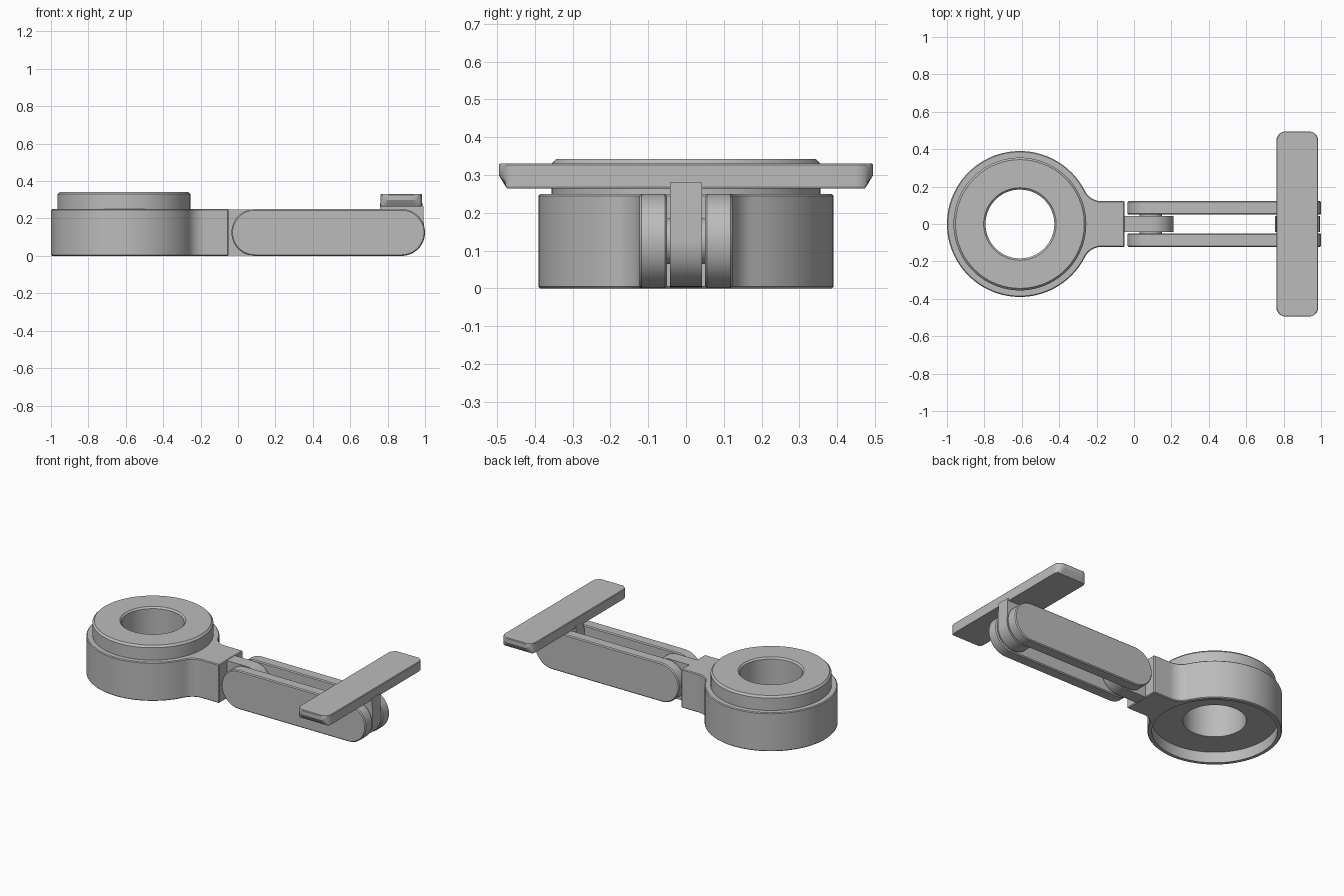
import bpy, bmesh, math
from mathutils import Vector

cube = bpy.data.objects.get("Cube")
if cube:
    bpy.data.objects.remove(cube, do_unlink=True)

grey = bpy.data.materials.new("plain grey")
grey.use_nodes = True
colour = (0.5, 0.5, 0.5, 1)
grey.diffuse_color = colour
grey.node_tree.nodes["Principled BSDF"].inputs["Base Color"].default_value = colour


def arc(cx, cy, r, start, end, n=24):
    """Points on an arc, angles in degrees."""
    angles = [math.radians(start + (end - start) * i / n) for i in range(n + 1)]
    return [(cx + r * math.cos(a), cy + r * math.sin(a)) for a in angles]


def finish(name, bm):
    bmesh.ops.remove_doubles(bm, verts=bm.verts, dist=1e-5)
    bmesh.ops.recalc_face_normals(bm, faces=bm.faces)
    mesh = bpy.data.meshes.new(name)
    bm.to_mesh(mesh)
    bm.free()
    mesh.materials.append(grey)
    obj = bpy.data.objects.new(name, mesh)
    bpy.context.collection.objects.link(obj)
    return obj


def loft(name, loops):
    """Closed solid through loops of equal length."""
    bm = bmesh.new()
    rings = [[bm.verts.new(p) for p in loop] for loop in loops]
    n = len(rings[0])
    for a, b in zip(rings, rings[1:]):
        for i in range(n):
            j = (i + 1) % n
            bm.faces.new((a[i], a[j], b[j], b[i]))
    bm.faces.new(rings[0])
    bm.faces.new(rings[-1])
    return finish(name, bm)


def slab(name, outline, lo, hi):
    """Outline in x and z, extruded along y."""
    return loft(name, [[(x, y, z) for x, z in outline] for y in (lo, hi)])


def turned(name, profile, cx, n=96):
    """Stack of circles given as (radius, height)."""
    return loft(name, [[(x, y, z) for x, y in arc(cx, 0, r, 0, 360 - 360 / n, n - 1)]
                       for r, z in profile])


def apply_modifier(obj, mod):
    bpy.ops.object.select_all(action='DESELECT')
    bpy.context.view_layer.objects.active = obj
    obj.select_set(True)
    bpy.ops.object.modifier_apply(modifier=mod.name)


def chamfer(obj, width):
    mod = obj.modifiers.new("chamfer", 'BEVEL')
    mod.width = width
    mod.segments = 1
    mod.limit_method = 'ANGLE'
    mod.angle_limit = math.radians(40)
    apply_modifier(obj, mod)


def combine(obj, other, operation):
    mod = obj.modifiers.new("combine", 'BOOLEAN')
    mod.object = other
    mod.operation = operation
    mod.solver = 'EXACT'
    apply_modifier(obj, mod)
    bpy.data.objects.remove(other, do_unlink=True)


def smooth(obj):
    bpy.ops.object.select_all(action='DESELECT')
    bpy.context.view_layer.objects.active = obj
    obj.select_set(True)
    bpy.ops.object.shade_smooth_by_angle(angle=math.radians(25))


# Ring body with filleted neck
ring_x, ring_r, fillet, neck, height = -0.61, 0.39, 0.1, 0.122, 0.25
side = neck + fillet
reach = math.sqrt((ring_r + fillet) ** 2 - side ** 2)
tilt = math.degrees(math.atan2(side, reach))
outline = arc(ring_x, 0, ring_r, tilt, 360 - tilt, 88)
outline += arc(ring_x + reach, -side, fillet, 180 - tilt, 90, 12)[1:]
outline += [(-0.05, -neck), (-0.05, neck)]
outline += arc(ring_x + reach, side, fillet, 270, 180 + tilt, 12)[:-1]
body = loft("ring_body", [[(x, y, z) for x, y in outline] for z in (0, height)])
chamfer(body, 0.005)

# Raised collar, hinge tongue, then the bore and the recess underneath
collar = turned("collar", [(0.355, 0.15), (0.355, 0.33), (0.344, 0.342)], ring_x)
combine(body, collar, 'UNION')
mid = height / 2
tongue = slab("tongue", [(-0.15, 0.003)] + arc(0.09, mid, 0.122, -90, 90) + [(-0.15, 0.247)],
              -0.042, 0.042)
combine(body, tongue, 'UNION')
bore = turned("bore_cutter", [(0.364, -0.1), (0.364, 0.07), (0.184, 0.07),
                              (0.184, 0.332), (0.204, 0.352)], ring_x)
combine(body, bore, 'DIFFERENCE')
smooth(body)

# Pair of side links with rounded ends
for name, s in (("left_link", 1), ("right_link", -1)):
    shape = arc(0.875, mid, mid, -90, 90) + arc(0.09, mid, mid, 90, 270)
    link = slab(name, shape, s * 0.05, s * 0.123)
    chamfer(link, 0.006)
    smooth(link)

# Hinge pins joining the links to the tongue and stem
for name, x in (("inner_pin", 0.09), ("outer_pin", 0.875)):
    smooth(slab(name, arc(x, mid, 0.06, 0, 345, 23), -0.08, 0.08))

# Stem of the crossbar
stem = slab("crossbar_stem", [(0.99, 0.28), (0.76, 0.28)] + arc(0.875, mid, 0.12, 180, 360),
            -0.042, 0.042)
smooth(stem)

# Crossbar with rounded corners and undercut ends
bar_x, half_x, half_y, corner = 0.873, 0.112, 0.495, 0.05
plan = []
for i, (sx, sy) in enumerate(((1, 1), (-1, 1), (-1, -1), (1, -1))):
    plan += arc(bar_x + sx * (half_x - corner), sy * (half_y - corner), corner,
                90 * i, 90 * i + 90, 8)


def bar_loop(z, limit, inset=0.0):
    k = 1 - inset / half_x
    return [(bar_x + (x - bar_x) * k, max(-limit, min(limit, y)), z) for x, y in plan]


crossbar = loft("crossbar", [bar_loop(0.265, 0.473, 0.003), bar_loop(0.27, 0.477),
                             bar_loop(0.3, half_y), bar_loop(0.326, half_y),
                             bar_loop(0.33, half_y - 0.004, 0.004)])
smooth(crossbar)
